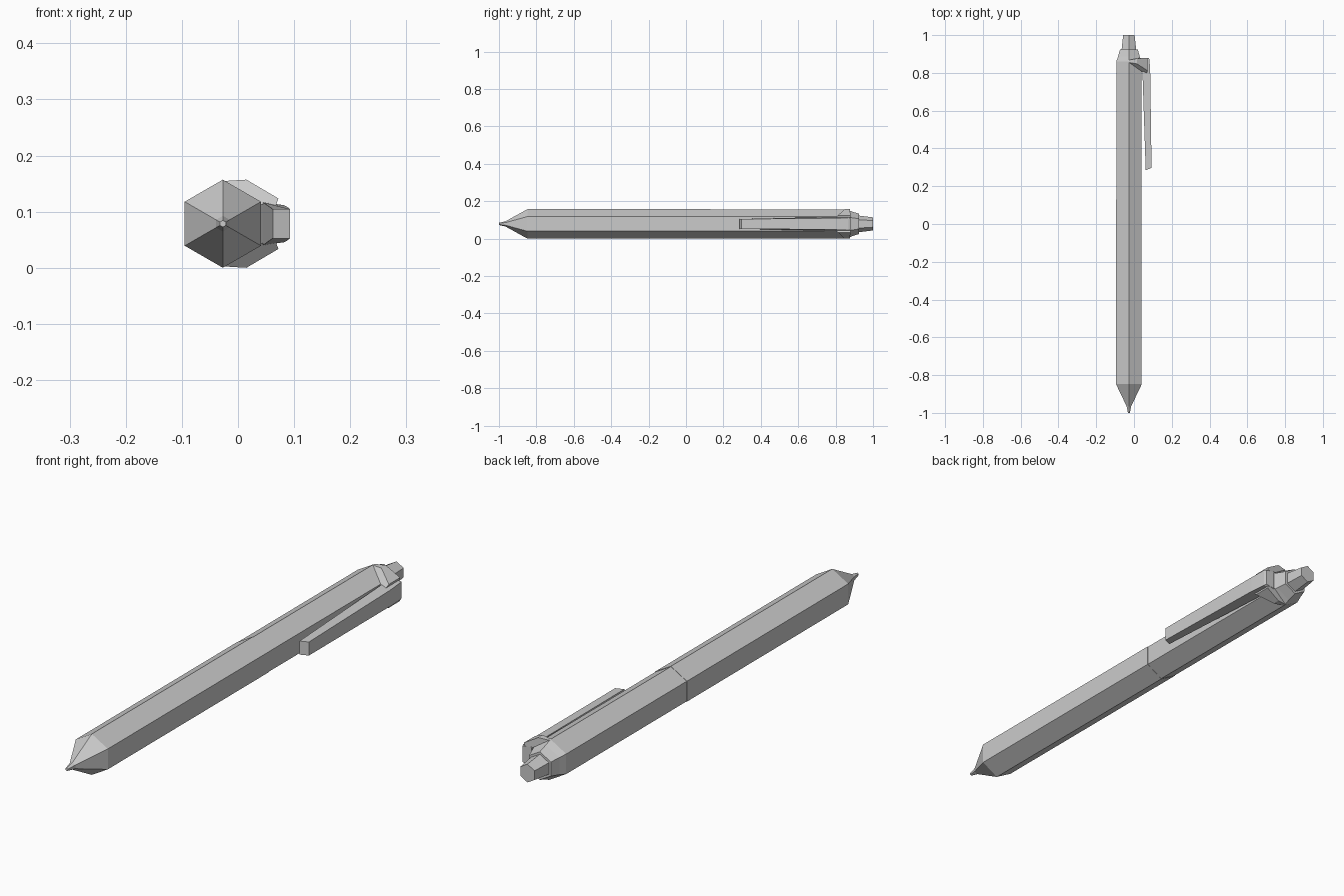
import bpy, bmesh, math

if "Cube" in bpy.data.objects:
    bpy.data.objects.remove(bpy.data.objects["Cube"])

CX, CZ = -0.027, 0.0785   # axis of the barrel, which runs along y


def loft(name, rings):
    """Skin a list of equal-length point rings and cap both ends."""
    bm = bmesh.new()
    loops = [[bm.verts.new(p) for p in ring] for ring in rings]
    n = len(rings[0])
    for a, b in zip(loops, loops[1:]):
        for i in range(n):
            j = (i + 1) % n
            bm.faces.new((a[i], a[j], b[j], b[i]))
    bm.faces.new(loops[0])
    bm.faces.new(loops[-1])
    bmesh.ops.recalc_face_normals(bm, faces=bm.faces)
    mesh = bpy.data.meshes.new(name)
    bm.to_mesh(mesh)
    bm.free()
    obj = bpy.data.objects.new(name, mesh)
    bpy.context.collection.objects.link(obj)
    return obj


def hex_loft(name, profile):
    """Six-sided turned part from (y, radius) pairs, corners up and down."""
    def ring(y, r):
        angles = [math.radians(90 + 60 * i) for i in range(6)]
        return [(CX + r * math.cos(a), y, CZ + r * math.sin(a)) for a in angles]
    return loft(name, [ring(y, r) for y, r in profile])


# Writing tip and lower barrel
hex_loft("lower_barrel", [(-1.0, 0.006), (-0.965, 0.014), (-0.848, 0.0785), (0.13, 0.0785)])
# Upper barrel with its stepped, tapering collar
hex_loft("upper_barrel", [(0.13, 0.077), (0.86, 0.077), (0.888, 0.066), (0.925, 0.054)])
# Push button
hex_loft("push_button", [(0.92, 0.045), (1.0, 0.035)])


# Clip: a long bevelled bar leaning away from the barrel towards its free end
def clip_ring(y_in, y_out, x_in, x_out, h_in, h_out):
    return [(x_in, y_in, CZ - h_in), (x_out, y_out, CZ - h_out),
            (x_out, y_out, CZ + h_out), (x_in, y_in, CZ + h_in)]


loft("clip", [
    clip_ring(0.285, 0.297, 0.062, 0.093, 0.026, 0.026),
    clip_ring(0.80, 0.80, 0.045, 0.086, 0.038, 0.031),
    clip_ring(0.88, 0.87, 0.040, 0.082, 0.039, 0.033),
    clip_ring(0.88, 0.88, 0.040, 0.078, 0.036, 0.031),
])

# Clip arms: a pair of tapered plates wrapping the barrel corners
# each row: x, height above axis, front y, back y
ARM = [(-0.027, 0.076, 0.855, 0.868), (0.015, 0.0785, 0.848, 0.876),
       (0.072, 0.045, 0.812, 0.880), (0.068, 0.034, 0.800, 0.880),
       (0.038, 0.034, 0.805, 0.880)]
for side, label in ((1, "upper"), (-1, "lower")):
    front = [(x, yf, CZ + side * h) for x, h, yf, yb in ARM]
    back = [(x, yb, CZ + side * h) for x, h, yf, yb in ARM]
    loft("clip_arm_" + label, [front, back])
